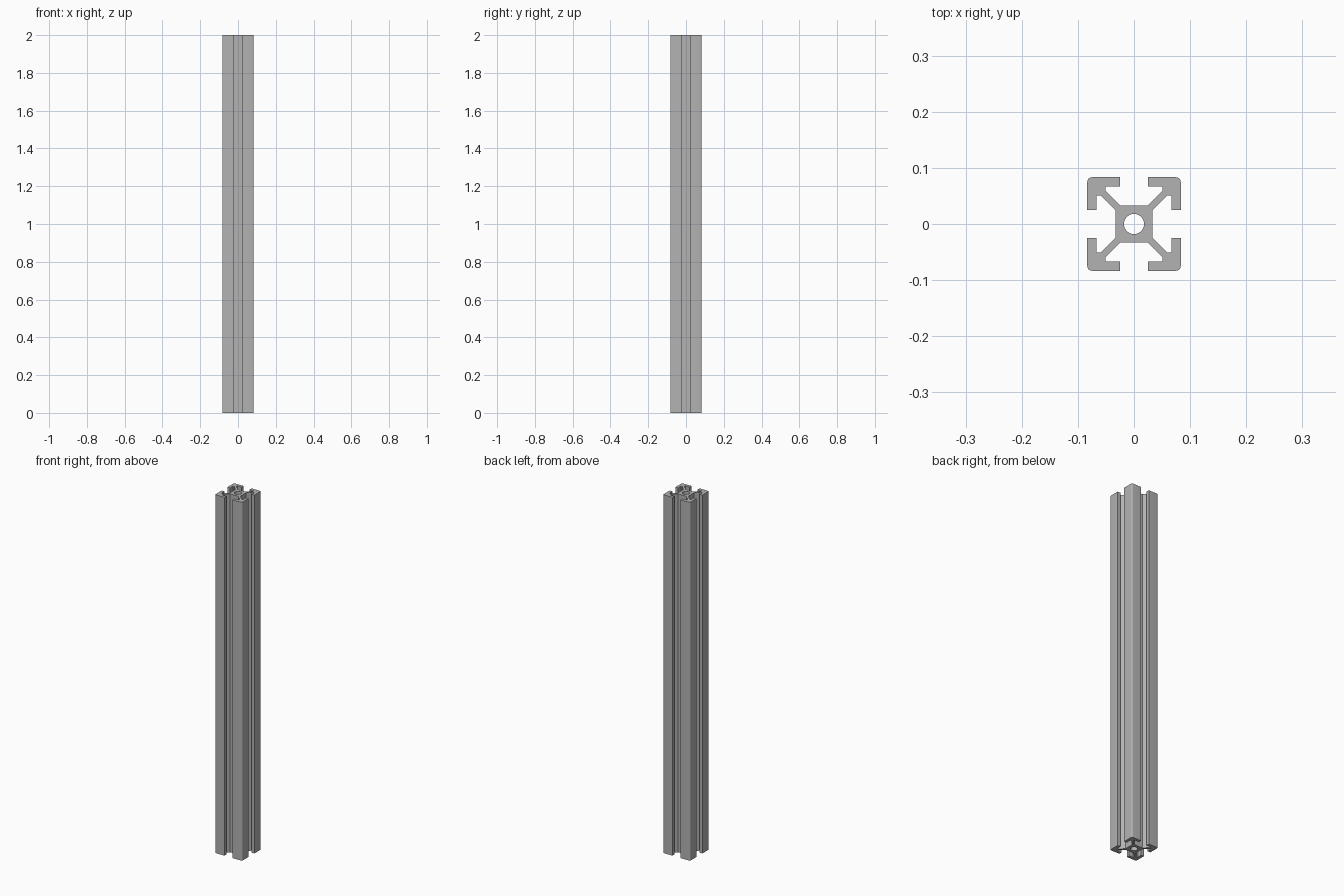
import bpy
from math import sin, cos, pi, radians

cube = bpy.data.objects.get("Cube")
if cube:
    bpy.data.objects.remove(cube, do_unlink=True)

# Main sizes
LENGTH = 2.0
HALF = LENGTH / 24        # half width of the square section
LIP = HALF * 0.8          # inner face of the slot lips
SLOT = HALF * 0.3         # half width of the slot mouth
CORE = HALF * 0.4         # half width of the centre block
POCKET = HALF * 0.61      # half width of the pocket behind the lips
ROUND = HALF * 0.1        # outer corner radius
BORE = HALF * 0.215       # radius of the centre hole

# Brushed aluminium
metal = bpy.data.materials.new("aluminium grey")
metal.use_nodes = True
colour = (0.45, 0.45, 0.45, 1)
metal.diffuse_color = colour
metal.node_tree.nodes["Principled BSDF"].inputs["Base Color"].default_value = colour


def arc(cx, cy, radius, start, end, steps):
    angles = [start + (end - start) * i / steps for i in range(steps + 1)]
    return [(cx + radius * cos(a), cy + radius * sin(a)) for a in angles]


def add_loop(curve, points):
    spline = curve.splines.new('POLY')
    spline.points.add(len(points) - 1)
    for p, (x, y) in zip(spline.points, points):
        p.co = (x, y, 0, 1)
    spline.use_cyclic_u = True


# One corner: web, pocket and lip, mirrored across the diagonal
side = [(CORE, SLOT), (POCKET + CORE - SLOT, POCKET), (LIP, POCKET),
        (LIP, SLOT), (HALF, SLOT)]
inset = HALF - ROUND
corner = side + arc(inset, inset, ROUND, 0, pi / 2, 6)
corner += [(y, x) for x, y in reversed(side)]

# Four corners turned around the centre
outline = []
for turn in range(4):
    c, s = [(1, 0), (0, 1), (-1, 0), (0, -1)][turn]
    outline += [(x * c - y * s, x * s + y * c) for x, y in corner]

# Filled section with a centre bore, extruded to full length
section = bpy.data.curves.new("slotted_rail", 'CURVE')
section.dimensions = '2D'
section.fill_mode = 'BOTH'
section.extrude = LENGTH / 2
add_loop(section, outline)
add_loop(section, arc(0, 0, BORE, 0, 2 * pi, 48)[:-1])
section.materials.append(metal)

rail = bpy.data.objects.new("slotted_rail", section)
bpy.context.collection.objects.link(rail)
rail.location.z = LENGTH / 2
bpy.ops.object.select_all(action='DESELECT')
rail.select_set(True)
bpy.context.view_layer.objects.active = rail
bpy.ops.object.convert(target='MESH')

# Join the caps to the walls and smooth the round parts
rail = bpy.context.object
bpy.ops.object.mode_set(mode='EDIT')
bpy.ops.mesh.select_all(action='SELECT')
bpy.ops.mesh.remove_doubles(threshold=0.00005)
bpy.ops.mesh.normals_make_consistent(inside=False)
bpy.ops.object.mode_set(mode='OBJECT')
bpy.ops.object.shade_smooth_by_angle(angle=radians(30))
